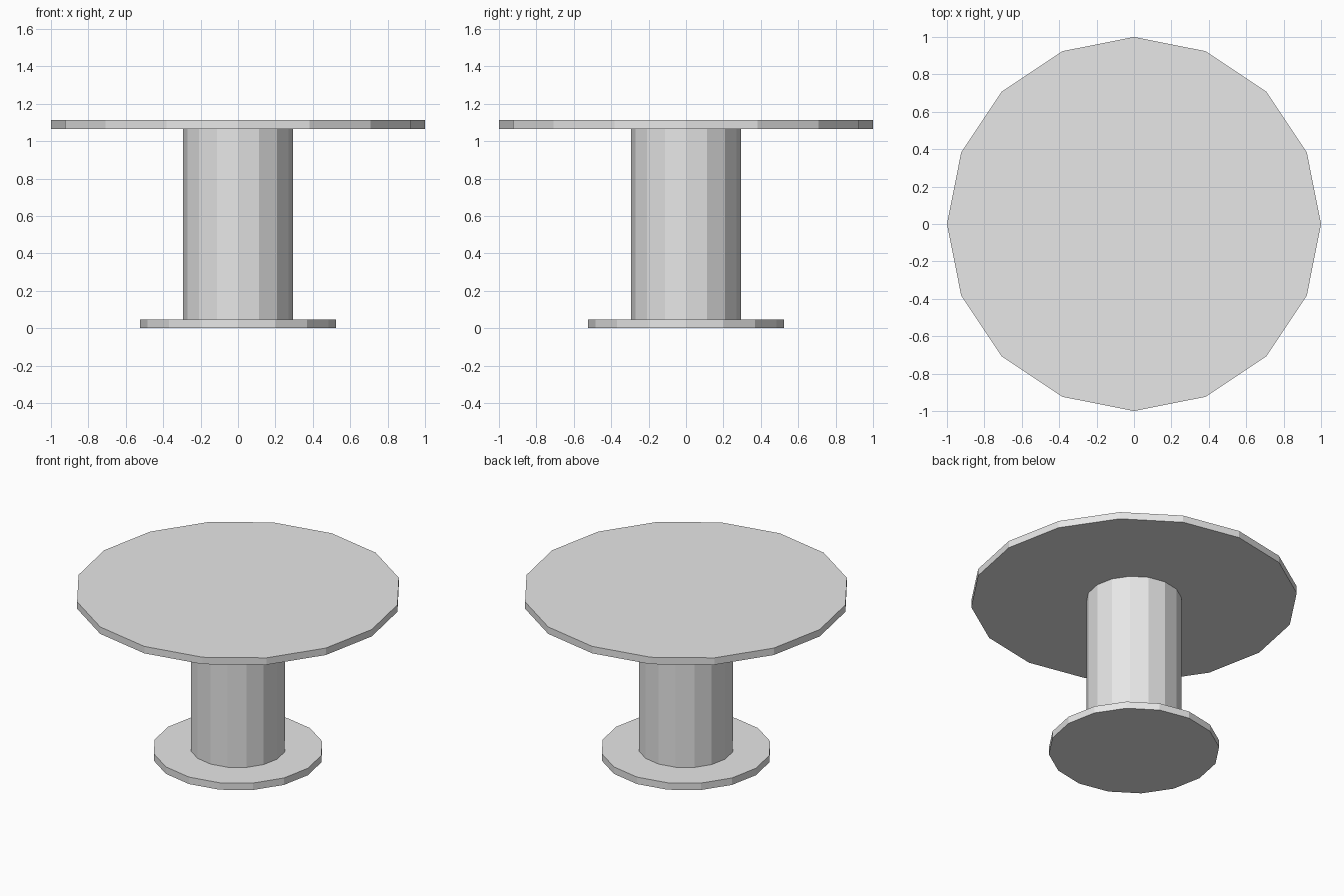
import bpy
import bmesh
from math import cos, sin, tau

cube = bpy.data.objects.get("Cube")
if cube:
    bpy.data.objects.remove(cube, do_unlink=True)

# Single plain material
grey = bpy.data.materials.new("light_grey")
grey.use_nodes = True
colour = (0.8, 0.8, 0.8, 1)
grey.diffuse_color = colour
grey.node_tree.nodes["Principled BSDF"].inputs["Base Color"].default_value = colour

SIDES = 16


def prism(name, radius, bottom, top):
    """Flat-shaded upright prism with corners on the x and y axes."""
    bm = bmesh.new()
    ring = [bm.verts.new((radius * cos(tau * i / SIDES),
                          radius * sin(tau * i / SIDES), bottom))
            for i in range(SIDES)]
    base = bm.faces.new(ring)
    raised = bmesh.ops.extrude_face_region(bm, geom=[base], use_keep_orig=True)
    verts = [g for g in raised["geom"] if isinstance(g, bmesh.types.BMVert)]
    bmesh.ops.translate(bm, verts=verts, vec=(0, 0, top - bottom))
    bmesh.ops.recalc_face_normals(bm, faces=bm.faces)
    mesh = bpy.data.meshes.new(name)
    bm.to_mesh(mesh)
    bm.free()
    mesh.materials.append(grey)
    obj = bpy.data.objects.new(name, mesh)
    bpy.context.scene.collection.objects.link(obj)
    return obj


BASE_TOP, TABLE_BOTTOM, TABLE_TOP = 0.047, 1.065, 1.112

# Foot plate, pedestal column and round table top
prism("base_plate", 0.523, 0, BASE_TOP)
prism("pedestal_column", 0.293, BASE_TOP, TABLE_BOTTOM)
prism("table_top", 1, TABLE_BOTTOM, TABLE_TOP)
